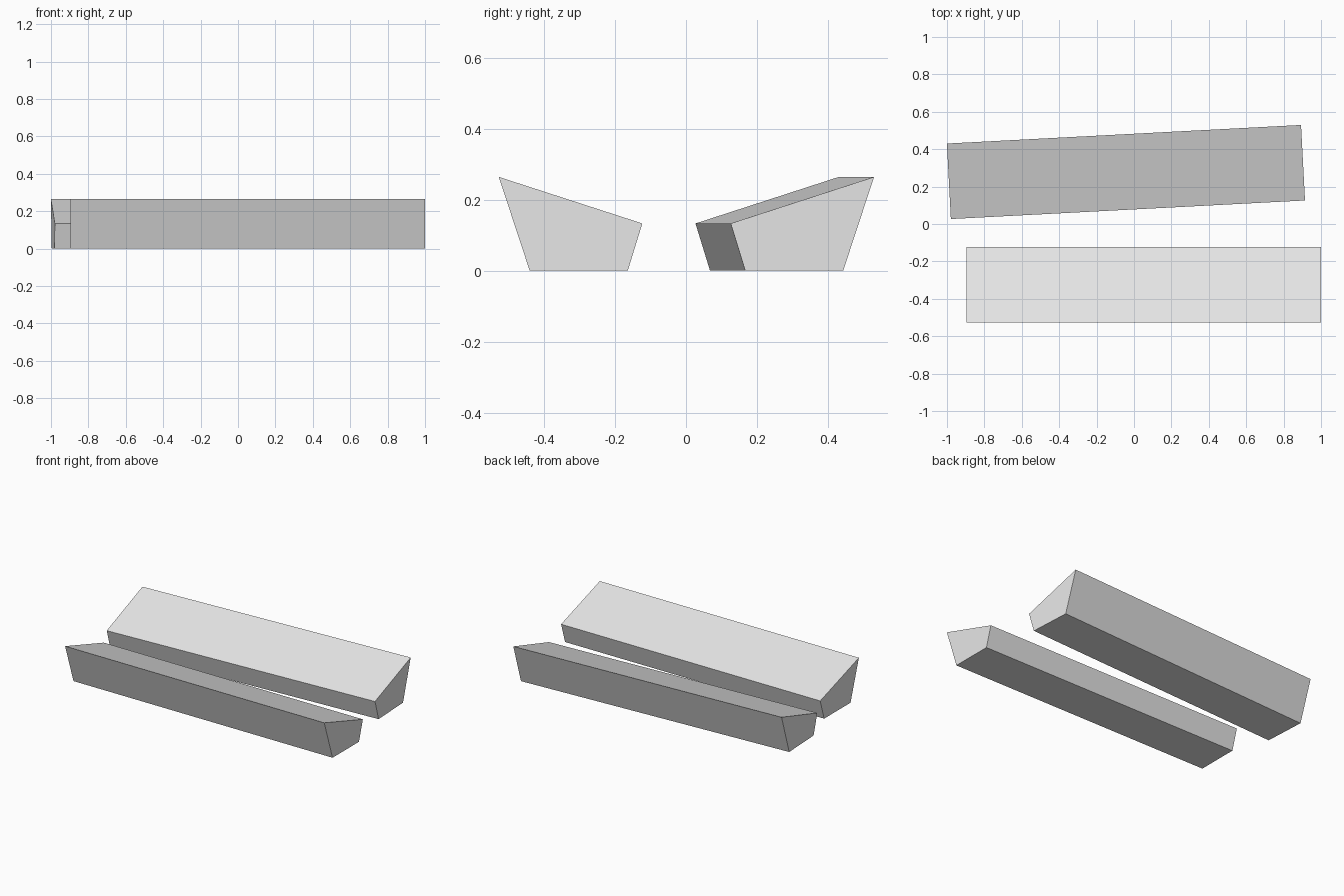
import bpy
import math

cube = bpy.data.objects.get("Cube")
if cube:
    bpy.data.objects.remove(cube, do_unlink=True)

GREY = (0.8, 0.8, 0.8, 1.0)
grey = bpy.data.materials.new("light_grey")
grey.use_nodes = True
grey.diffuse_color = GREY
grey.node_tree.nodes["Principled BSDF"].inputs["Base Color"].default_value = GREY

# Cross-section (y, z): tall outer side, low inner side, sloping top
PROFILE = [(-0.202, 0.264), (-0.115, 0.0), (0.161, 0.0), (0.202, 0.133)]
LENGTH = 1.896


def make_block(name, location, angle):
    """Extrude the cross-section along x, then place and turn the block."""
    n = len(PROFILE)
    verts = [(x, y, z) for x in (-LENGTH / 2, LENGTH / 2) for y, z in PROFILE]
    faces = [(i, i + n, (i + 1) % n + n, (i + 1) % n) for i in range(n)]
    faces += [tuple(range(n)), tuple(reversed(range(n, 2 * n)))]
    # Wind the faces so that their normals point outward
    faces = [f[::-1] for f in faces]
    mesh = bpy.data.meshes.new(name)
    mesh.from_pydata(verts, [], faces)
    mesh.materials.append(grey)
    mesh.update()
    block = bpy.data.objects.new(name, mesh)
    block.location = location
    block.rotation_euler.z = math.radians(angle)
    bpy.context.collection.objects.link(block)
    return block


# Two facing blocks, the rear one slightly askew
make_block("front_block", (0.052, -0.325, 0), 0)
make_block("rear_block", (-0.043, 0.278, 0), 183)
